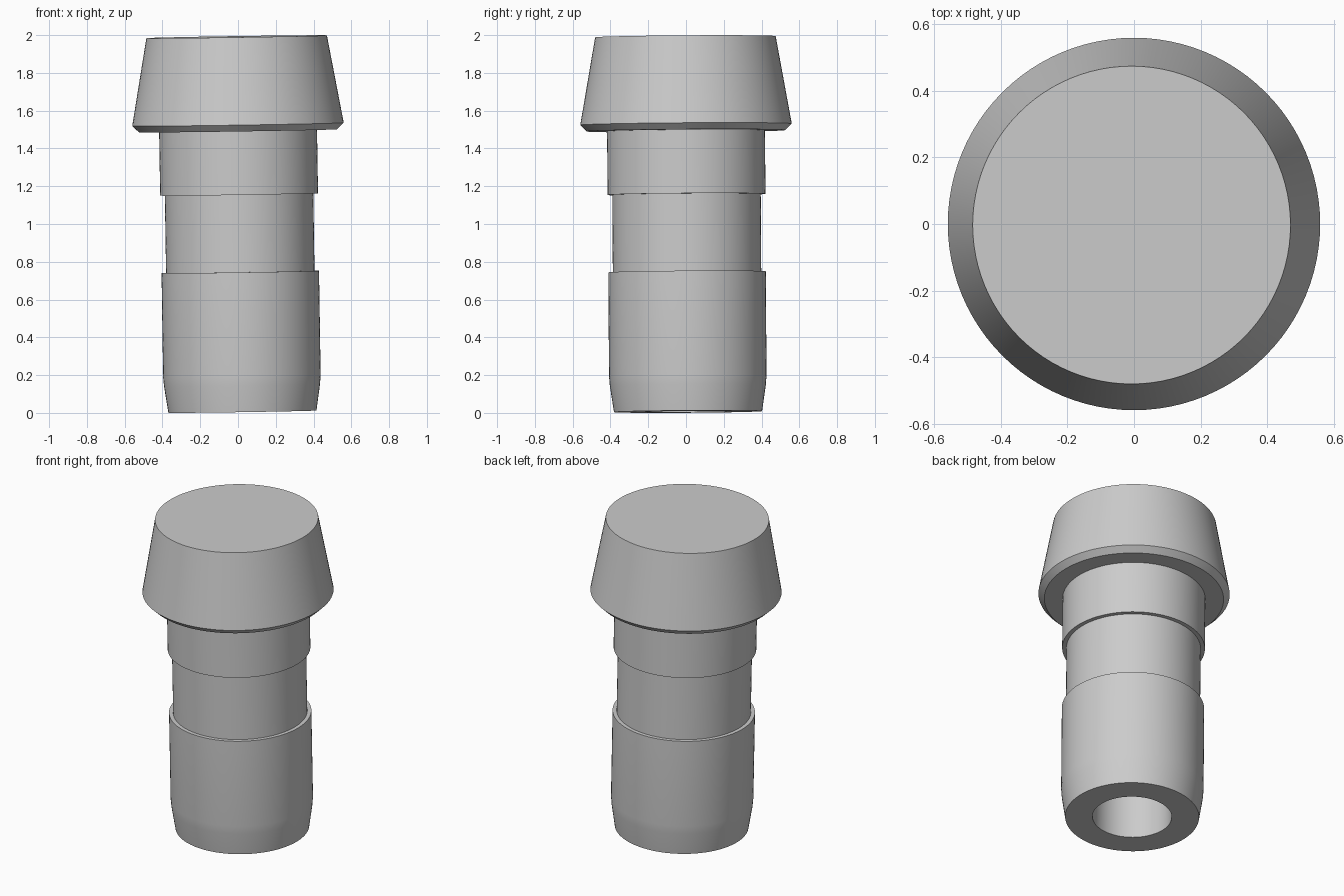
import bpy, math

if "Cube" in bpy.data.objects:
    bpy.data.objects.remove(bpy.data.objects["Cube"], do_unlink=True)

GREY = (0.6, 0.6, 0.6, 1.0)
SIDES = 96

grey = bpy.data.materials.new("plain_grey")
grey.use_nodes = True
grey.diffuse_color = GREY
grey.node_tree.nodes["Principled BSDF"].inputs["Base Color"].default_value = GREY


def lathe(name, profile):
    """Revolve (radius, height) points, closing both ends with flat caps."""
    verts, faces = [], []
    for r, z in profile:
        for i in range(SIDES):
            a = math.tau * i / SIDES
            verts.append((r * math.cos(a), r * math.sin(a), z))
    for k in range(len(profile) - 1):
        for i in range(SIDES):
            j = (i + 1) % SIDES
            lo, hi = k * SIDES, (k + 1) * SIDES
            faces.append((lo + i, lo + j, hi + j, hi + i))
    last = (len(profile) - 1) * SIDES
    faces.append(tuple(reversed(range(SIDES))))
    faces.append(tuple(range(last, last + SIDES)))
    mesh = bpy.data.meshes.new(name)
    mesh.from_pydata(verts, [], faces)
    mesh.materials.append(grey)
    obj = bpy.data.objects.new(name, mesh)
    bpy.context.collection.objects.link(obj)
    # The whole stopper leans very slightly
    obj.location = (0.0235, 0.0107, 0.0067)
    obj.rotation_euler = (0.007, -0.0155, 0)
    bpy.ops.object.select_all(action="DESELECT")
    obj.select_set(True)
    bpy.context.view_layer.objects.active = obj
    bpy.ops.object.shade_smooth_by_angle(angle=math.radians(25))
    return obj


# Hollow shank: bore, flat foot, tapered tip, body, recessed neck, collar
lathe("shank", [
    (0.232, 1.30), (0.232, 0.0), (0.392, 0.0), (0.413, 0.14),
    (0.417, 0.19), (0.417, 0.74), (0.393, 0.74), (0.393, 1.15),
    (0.418, 1.15), (0.418, 1.55),
])

# Tapered head with a chamfered lower rim
lathe("head", [(0.525, 1.487), (0.56, 1.521), (0.478, 1.985)])
